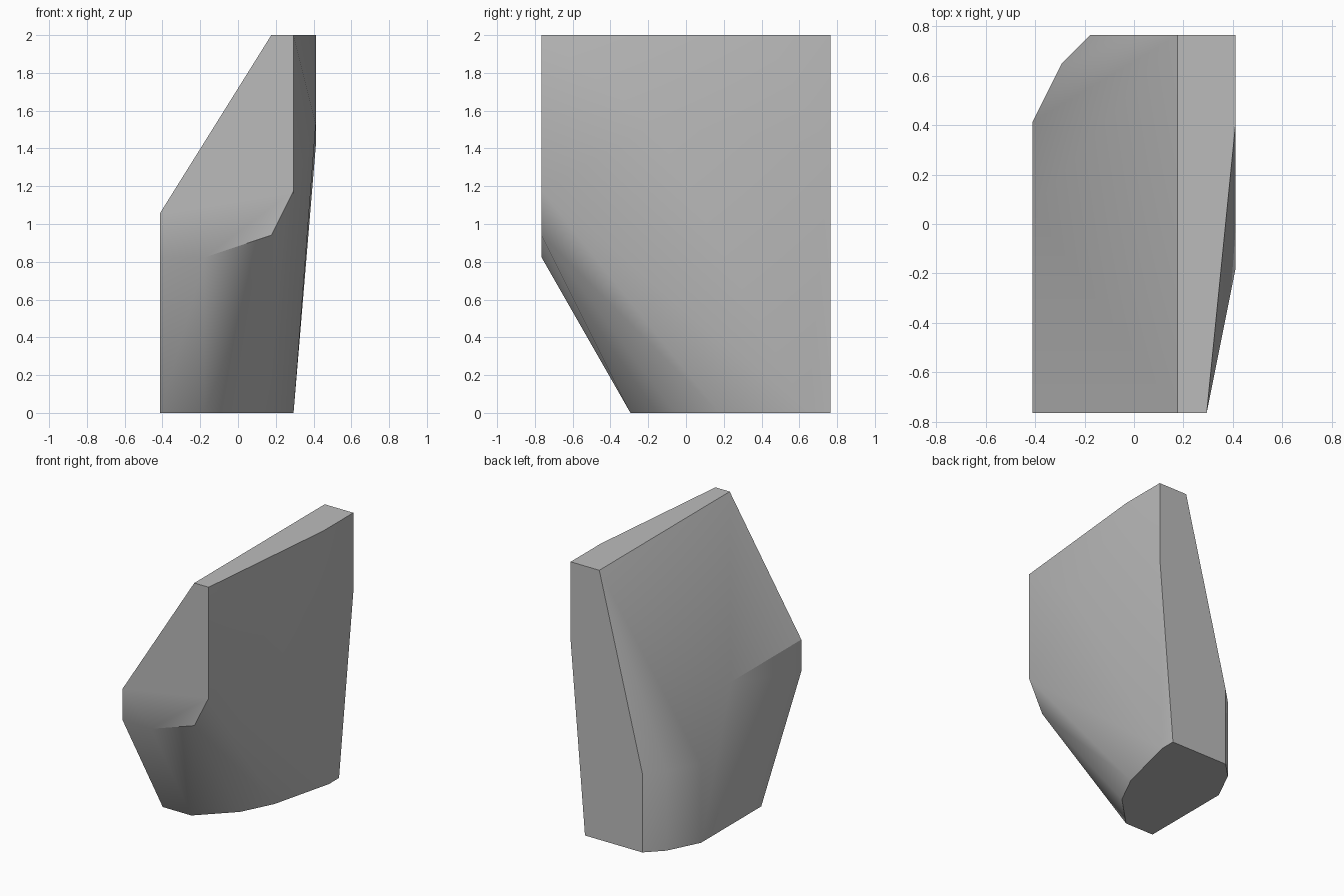
import bpy
import bmesh
import math
from mathutils import Vector

cube = bpy.data.objects.get("Cube")
if cube:
    bpy.data.objects.remove(cube, do_unlink=True)

# The stone is chiselled on a coarse lattice of equal steps
WIDTH, DEPTH, HEIGHT = 7, 13, 17
STEP = 2 / HEIGHT


def level(z, outline):
    """Corners of a horizontal outline at one height."""
    return [(x, y, z) for x, y in outline]


# Flat foot
corners = level(0, [(0, 4), (2, 4), (4, 6), (5, 8), (6, 12),
                    (6, DEPTH), (2, DEPTH), (1, 12), (0, 10)])
# Chamfered back shoulder
corners += level(5, [(0, 10), (1, 12), (2, DEPTH)])
# Narrow flat crest
corners += level(HEIGHT, [(5, 0), (6, 0), (WIDTH, 10), (WIDTH, DEPTH), (5, DEPTH)])
# Front face, overhanging the foot
corners += [(x, 0, z) for x, z in [(0, 7), (2, 7), (5, 8), (6, 10), (0, 9)]]
# End of the sloping ridge, and the bulge of the opposite side
corners += [(0, 7, 9), (WIDTH, 5, 13), (WIDTH, DEPTH, 12)]

# Skin the corners with flat facets
bm = bmesh.new()
for x, y, z in corners:
    bm.verts.new(Vector((x - WIDTH / 2, y - DEPTH / 2, z)) * STEP)
bmesh.ops.convex_hull(bm, input=bm.verts[:])
loose = [v for v in bm.verts if not v.link_faces]
bmesh.ops.delete(bm, geom=loose, context='VERTS')
bmesh.ops.dissolve_limit(bm, angle_limit=math.radians(0.5),
                         verts=bm.verts[:], edges=bm.edges[:])
bmesh.ops.recalc_face_normals(bm, faces=bm.faces[:])

mesh = bpy.data.meshes.new("rock")
bm.to_mesh(mesh)
bm.free()
rock = bpy.data.objects.new("rock", mesh)
bpy.context.collection.objects.link(rock)

# Plain grey stone
stone = bpy.data.materials.new("stone_grey")
stone.use_nodes = True
grey = (0.5, 0.5, 0.5, 1)
stone.diffuse_color = grey
for node in stone.node_tree.nodes:
    if node.type == 'BSDF_PRINCIPLED':
        node.inputs["Base Color"].default_value = grey
        node.inputs["Roughness"].default_value = 0.9
mesh.materials.append(stone)

# Soften shallow facets, keep the strong edges
bpy.ops.object.select_all(action='DESELECT')
rock.select_set(True)
bpy.context.view_layer.objects.active = rock
bpy.ops.object.shade_smooth_by_angle(angle=math.radians(30))
